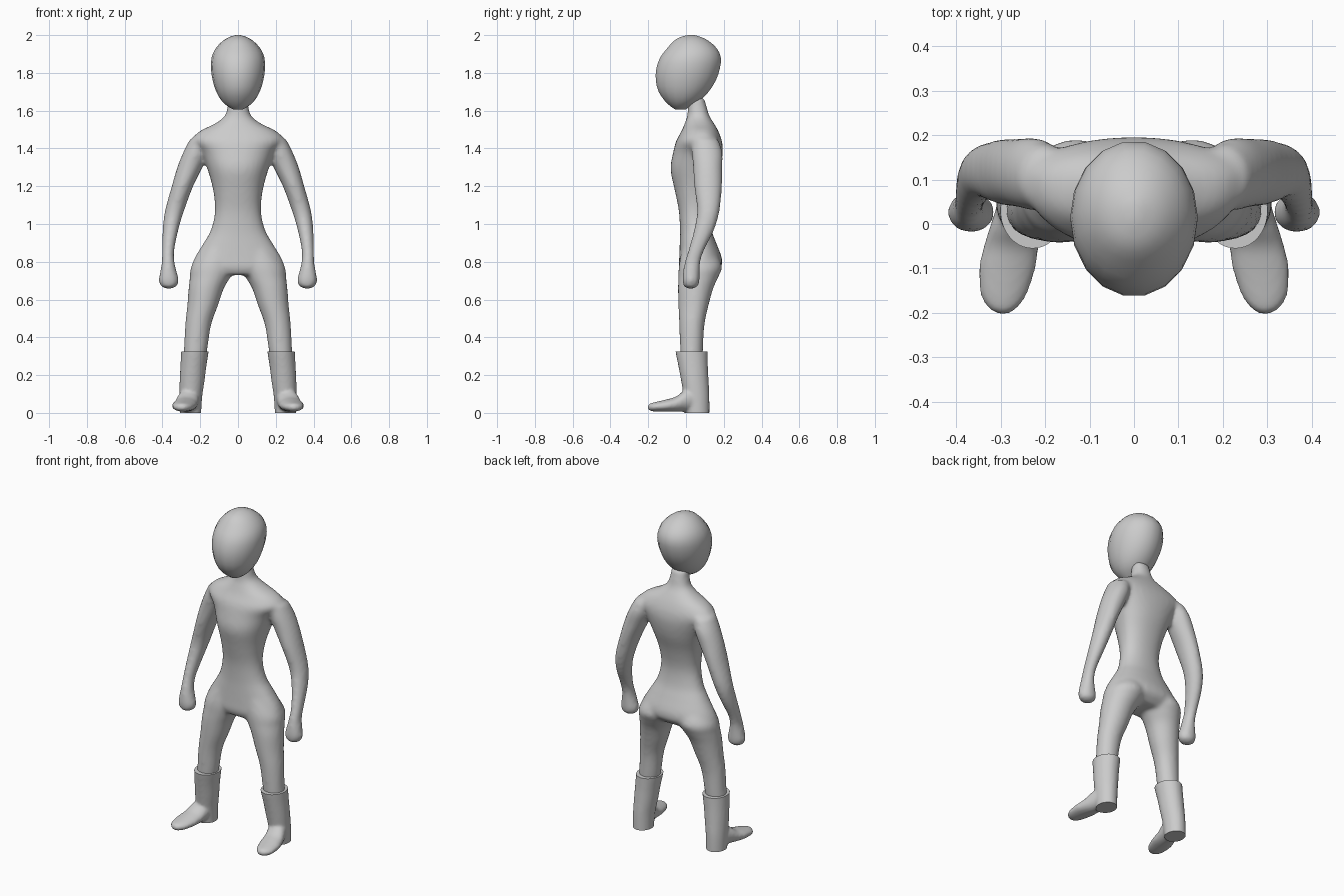
import bpy, bmesh, math

grey = bpy.data.materials.new("light grey")
grey.diffuse_color = (0.6, 0.6, 0.6, 1)


def spline(p0, p1, p2, p3, t):
    """Catmull-Rom blend of two neighbouring sections."""
    return [0.5 * (2 * b + (c - a) * t + (2 * a - 5 * b + 4 * c - d) * t * t
                   + (3 * b - a - 3 * c + d) * t ** 3)
            for a, b, c, d in zip(p0, p1, p2, p3)]


def loft(bm, rows, ring, sides, steps):
    """Skin a smooth tube through rows; ring(row, angle) gives a point."""
    fine = []
    for i in range(len(rows) - 1):
        quad = [rows[max(i - 1, 0)], rows[i], rows[i + 1], rows[min(i + 2, len(rows) - 1)]]
        fine += [spline(*quad, k / steps) for k in range(steps)]
    fine.append(rows[-1])
    loops = [[bm.verts.new(ring(r, 2 * math.pi * k / sides)) for k in range(sides)]
             for r in fine]
    faces = [bm.faces.new(loops[0]), bm.faces.new(loops[-1])]
    for a, b in zip(loops, loops[1:]):
        for k in range(sides):
            n = (k + 1) % sides
            faces.append(bm.faces.new((a[k], a[n], b[n], b[k])))
    bmesh.ops.recalc_face_normals(bm, faces=faces)


def level_ring(side=1, power=2.0):
    """Horizontal section: z, centre x, half width, front y, widest y, back y."""
    def ring(r, a):
        z, cx, rx, front, mid, back = r
        c, s = math.cos(a), math.sin(a)
        x = math.copysign(abs(c) ** (2 / power), c) * rx
        y = math.copysign(abs(s) ** (2 / power), s)
        y = mid + y * ((back - mid) if y > 0 else (mid - front))
        return (side * (cx + x), y, z)
    return ring


def foot_ring(side):
    """Upright section: y, centre x, half width, bottom z, top z."""
    def ring(r, a):
        y, cx, rx, low, high = r
        return (side * (cx + rx * math.cos(a)), y,
                (low + high) / 2 + (high - low) / 2 * math.sin(a))
    return ring


def make(name, bm):
    mesh = bpy.data.meshes.new(name)
    bm.to_mesh(mesh)
    bm.free()
    mesh.materials.append(grey)
    ob = bpy.data.objects.new(name, mesh)
    bpy.context.collection.objects.link(ob)
    bpy.ops.object.select_all(action='DESELECT')
    bpy.context.view_layer.objects.active = ob
    ob.select_set(True)
    return ob


def fuse(ob, voxel, repeats):
    """Merge overlapping tubes into one smooth skin."""
    m = ob.modifiers.new("fuse", 'REMESH')
    m.mode = 'VOXEL'
    m.voxel_size = voxel
    m.use_smooth_shade = True
    s = ob.modifiers.new("soften", 'SMOOTH')
    s.factor = 0.5
    s.iterations = repeats
    for n in ("fuse", "soften"):
        bpy.ops.object.modifier_apply(modifier=n)


# Body: torso with neck, legs and arms fused into one skin
torso = [(0.73, 0, 0.20, -0.02, 0.06, 0.14), (0.77, 0, 0.243, -0.037, 0.06, 0.185),
         (0.82, 0, 0.23, -0.036, 0.06, 0.19), (0.90, 0, 0.182, -0.033, 0.06, 0.16),
         (0.97, 0, 0.143, -0.032, 0.055, 0.135), (1.07, 0, 0.122, -0.038, 0.05, 0.125),
         (1.18, 0, 0.132, -0.060, 0.06, 0.145), (1.29, 0, 0.162, -0.082, 0.08, 0.18),
         (1.38, 0, 0.20, -0.068, 0.10, 0.195), (1.44, 0, 0.245, -0.052, 0.10, 0.19),
         (1.49, 0, 0.205, -0.025, 0.09, 0.172), (1.53, 0, 0.125, -0.008, 0.08, 0.15),
         (1.57, 0, 0.072, 0.006, 0.07, 0.125), (1.62, 0, 0.055, 0.010, 0.06, 0.110),
         (1.67, 0, 0.05, 0.010, 0.055, 0.095)]
leg = [(0.88, 0.095, 0.085, -0.02, 0.06, 0.14), (0.78, 0.128, 0.118, -0.038, 0.065, 0.19),
       (0.72, 0.147, 0.108, -0.041, 0.06, 0.172), (0.66, 0.168, 0.094, -0.043, 0.05, 0.145),
       (0.57, 0.187, 0.082, -0.041, 0.045, 0.12), (0.465, 0.211, 0.069, -0.036, 0.035, 0.098),
       (0.33, 0.225, 0.062, -0.031, 0.03, 0.09), (0.25, 0.234, 0.055, -0.025, 0.03, 0.085)]
arm = [(1.45, 0.195, 0.06, 0.03, 0.10, 0.17), (1.38, 0.222, 0.068, 0.03, 0.11, 0.193),
       (1.30, 0.255, 0.067, 0.037, 0.115, 0.193), (1.20, 0.294, 0.057, 0.043, 0.117, 0.191),
       (1.07, 0.336, 0.051, 0.058, 0.118, 0.178), (0.97, 0.357, 0.042, 0.042, 0.095, 0.15),
       (0.86, 0.370, 0.033, 0.012, 0.055, 0.096), (0.80, 0.370, 0.034, -0.007, 0.035, 0.077),
       (0.74, 0.368, 0.046, -0.017, 0.027, 0.073), (0.70, 0.366, 0.054, -0.019, 0.026, 0.072),
       (0.67, 0.366, 0.042, -0.012, 0.026, 0.063), (0.658, 0.366, 0.015, 0.01, 0.026, 0.04)]
bm = bmesh.new()
loft(bm, torso, level_ring(1, 2.2), 32, 4)
for side in (-1, 1):
    loft(bm, leg, level_ring(side), 24, 4)
    loft(bm, arm, level_ring(side), 24, 4)
fuse(make("body", bm), 0.011, 10)

# Head: egg shape, chin forward
head = [(1.605, 0, 0.022, -0.055, -0.03, -0.005), (1.62, 0, 0.05, -0.078, -0.03, 0.022),
        (1.65, 0, 0.085, -0.112, -0.02, 0.072), (1.70, 0, 0.115, -0.147, -0.01, 0.122),
        (1.76, 0, 0.134, -0.162, 0, 0.16), (1.82, 0, 0.143, -0.16, 0.01, 0.181),
        (1.88, 0, 0.140, -0.14, 0.02, 0.187), (1.93, 0, 0.118, -0.102, 0.03, 0.165),
        (1.97, 0, 0.080, -0.065, 0.03, 0.12), (1.99, 0, 0.045, -0.03, 0.03, 0.08),
        (2.00, 0, 0.012, 0.01, 0.03, 0.045)]
bm = bmesh.new()
loft(bm, head, level_ring(), 18, 2)
make("head", bm)
bpy.ops.object.shade_smooth()

# Boots: shaft and foot fused, then trimmed flat at rim and heel
shaft = [(0.37, 0.225, 0.073, -0.062, 0.03, 0.115), (0.325, 0.228, 0.073, -0.056, 0.03, 0.115),
         (0.25, 0.236, 0.069, -0.041, 0.035, 0.116), (0.17, 0.243, 0.066, -0.026, 0.04, 0.12),
         (0.08, 0.250, 0.060, -0.012, 0.05, 0.124), (-0.03, 0.252, 0.056, -0.002, 0.06, 0.124)]
foot = [(-0.202, 0.295, 0.012, 0.022, 0.038), (-0.19, 0.295, 0.032, 0.011, 0.05),
        (-0.16, 0.293, 0.052, 0.007, 0.058), (-0.10, 0.285, 0.064, 0.006, 0.072),
        (-0.05, 0.276, 0.062, 0.006, 0.088), (0.0, 0.264, 0.058, 0.006, 0.125),
        (0.06, 0.252, 0.050, 0.006, 0.14)]
for side, label in ((-1, "right"), (1, "left")):
    bm = bmesh.new()
    loft(bm, shaft, level_ring(side), 24, 4)
    loft(bm, foot, foot_ring(side), 24, 4)
    boot = make(label + "_boot", bm)
    fuse(boot, 0.008, 6)
    bm = bmesh.new()
    bm.from_mesh(boot.data)
    for z, up in ((0.325, 1), (0.0, -1)):
        cut = bmesh.ops.bisect_plane(bm, geom=bm.verts[:] + bm.edges[:] + bm.faces[:],
                                     plane_co=(0, 0, z), plane_no=(0, 0, up), clear_outer=True)
        rim = [e for e in cut["geom_cut"] if isinstance(e, bmesh.types.BMEdge)]
        bmesh.ops.edgeloop_fill(bm, edges=rim)
    bm.to_mesh(boot.data)
    bm.free()
    bpy.ops.object.shade_smooth_by_angle(angle=math.radians(40))
